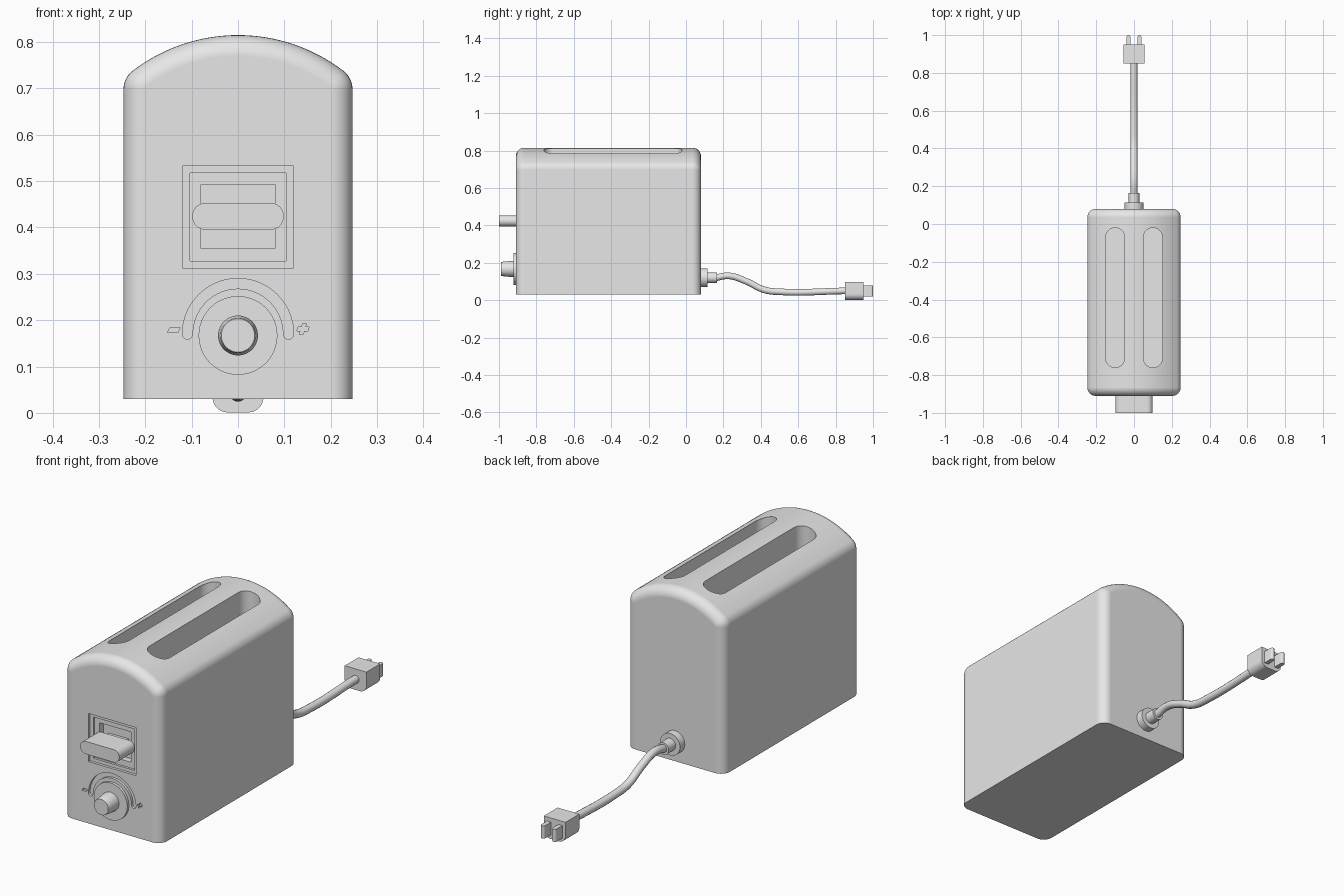
import bpy, bmesh
from math import sin, cos, pi, sqrt, atan2

if "Cube" in bpy.data.objects:
    bpy.data.objects.remove(bpy.data.objects["Cube"])

GREY = (0.8, 0.8, 0.8, 1)
grey = bpy.data.materials.new("light_grey")
grey.use_nodes = True
grey.diffuse_color = GREY
grey.node_tree.nodes["Principled BSDF"].inputs["Base Color"].default_value = GREY


def activate(obj):
    bpy.ops.object.select_all(action="DESELECT")
    obj.select_set(True)
    bpy.context.view_layer.objects.active = obj


def finish(obj):
    activate(obj)
    bpy.ops.object.shade_smooth_by_angle(angle=0.6)


def loft(name, rings):
    """Skin a list of closed rings and cap both ends."""
    bm = bmesh.new()
    loops = [[bm.verts.new(p) for p in ring] for ring in rings]
    n = len(loops[0])
    for a, b in zip(loops, loops[1:]):
        for i in range(n):
            j = (i + 1) % n
            bm.faces.new((a[i], a[j], b[j], b[i]))
    bm.faces.new(loops[0])
    bm.faces.new(loops[-1])
    bmesh.ops.recalc_face_normals(bm, faces=bm.faces)
    mesh = bpy.data.meshes.new(name)
    bm.to_mesh(mesh)
    bm.free()
    mesh.materials.append(grey)
    obj = bpy.data.objects.new(name, mesh)
    bpy.context.collection.objects.link(obj)
    return obj


def prism(name, outline, start, end, axis="y"):
    if axis == "y":
        return loft(name, [[(u, d, v) for u, v in outline] for d in (start, end)])
    if axis == "x":
        return loft(name, [[(d, u, v) for u, v in outline] for d in (start, end)])
    return loft(name, [[(u, v, d) for u, v in outline] for d in (start, end)])


def arc(cx, cz, r, a0, a1, n=16):
    return [(cx + r * cos(a0 + (a1 - a0) * i / n),
             cz + r * sin(a0 + (a1 - a0) * i / n)) for i in range(n + 1)]


def rect(x0, x1, z0, z1):
    return [(x0, z0), (x1, z0), (x1, z1), (x0, z1)]


def turned(name, profile, z, n=48):
    """Round part along y from (y, radius) pairs."""
    return loft(name, [[(r * cos(2 * pi * i / n), y, z + r * sin(2 * pi * i / n))
                        for i in range(n)] for y, r in profile])


# Body: domed section lofted front to back with rounded end edges
HALF, BOTTOM, TOP, DOME, CORNER, EDGE = 0.247, 0.03, 0.815, 0.374, 0.05, 0.045
FRONT, BACK = -0.91, 0.08
dome_z = TOP - DOME
cx = HALF - CORNER
cz = dome_z + sqrt((DOME - CORNER) ** 2 - cx ** 2)
tilt = atan2(cz - dome_z, cx)


def section(y, d):
    pts = [(HALF - d, BOTTOM)]
    pts += arc(cx, cz, CORNER - d, 0, tilt, 8)
    pts += arc(0, dome_z, DOME - d, tilt, pi - tilt, 32)[1:-1]
    pts += arc(-cx, cz, CORNER - d, pi - tilt, pi, 8)
    pts.append((d - HALF, BOTTOM))
    return [(x, y, z) for x, z in pts]


steps = [pi / 2 * i / 8 for i in range(9)]
rings = [section(FRONT + EDGE * (1 - sin(a)), EDGE * (1 - cos(a))) for a in reversed(steps)]
rings += [section(BACK - EDGE * (1 - sin(a)), EDGE * (1 - cos(a))) for a in steps]
body = loft("body", rings)

# Cutters: bread slots, lever recess, dial track and plus and minus marks
cutters = []
for side in (-1, 1):
    x = side * 0.1
    slot = arc(x, -0.07, 0.05, 0, pi) + arc(x, -0.71, 0.05, pi, 2 * pi)
    cutters.append(prism("slot_cutter", slot, 0.15, 0.9, "z"))

OUT = FRONT - 0.05
for outline, depth in ((rect(-0.12, 0.12, 0.313, 0.533), 0.012),
                       (rect(-0.104, 0.104, 0.328, 0.517), 0.022),
                       (rect(-0.08, 0.08, 0.355, 0.493), 0.05)):
    cutters.append(prism("recess_cutter", outline, OUT, FRONT + depth))

DIAL = 0.167
track = arc(0, DIAL + 0.003, 0.12, 0, pi, 40)
track += arc(-0.109, DIAL + 0.003, 0.011, pi, 2 * pi, 8)[1:-1]
track += arc(0, DIAL + 0.003, 0.098, pi, 0, 40)
track += arc(0.109, DIAL + 0.003, 0.011, pi, 2 * pi, 8)[1:-1]
cutters.append(prism("track_cutter", track, OUT, FRONT + 0.012))

minus = [(-0.152, 0.173), (-0.13, 0.173), (-0.125, 0.184), (-0.147, 0.184)]
cutters.append(prism("minus_cutter", minus, OUT, FRONT + 0.01))
a, b = 0.004, 0.012
plus = [(-a, -b), (a, -b), (a, -a), (b, -a), (b, a), (a, a),
        (a, b), (-a, b), (-a, a), (-b, a), (-b, -a), (-a, -a)]
plus = [(0.14 + u + 0.3 * v, 0.181 + v) for u, v in plus]
cutters.append(prism("plus_cutter", plus, OUT, FRONT + 0.01))

activate(body)
for cutter in cutters:
    cutter.hide_render = True
    mod = body.modifiers.new("cut", "BOOLEAN")
    mod.operation = "DIFFERENCE"
    mod.solver = "EXACT"
    mod.object = cutter
    bpy.ops.object.modifier_apply(modifier=mod.name)
    bpy.data.objects.remove(cutter)
finish(body)
weighted = body.modifiers.new("even_shading", "WEIGHTED_NORMAL")
weighted.keep_sharp = True

# Push-down lever
lever = arc(0.07, 0.424, 0.029, -pi / 2, pi / 2) + arc(-0.07, 0.424, 0.029, pi / 2, 3 * pi / 2)
finish(prism("lever", lever, -1.0, FRONT + 0.022))
finish(prism("lever_stem", rect(-0.05, 0.05, 0.405, 0.443), FRONT + 0.02, FRONT + 0.055))

# Browning dial and knob
finish(turned("dial_plate", [(FRONT + 0.01, 0.085), (FRONT - 0.012, 0.085)], DIAL))
finish(turned("knob", [(FRONT, 0.043), (-0.935, 0.043), (-0.984, 0.038), (-0.99, 0.036)], DIAL))

# Cord collar
finish(turned("cord_collar", [(BACK - 0.01, 0.05), (0.115, 0.05)], 0.12))
finish(turned("cord_sleeve", [(0.11, 0.028), (0.165, 0.028)], 0.12))

# Power cord
curve = bpy.data.curves.new("power_cord", "CURVE")
curve.dimensions = "3D"
curve.bevel_depth = 0.018
curve.bevel_resolution = 5
curve.use_fill_caps = True
path = [(0.15, 0.118), (0.23, 0.13), (0.32, 0.102), (0.42, 0.055), (0.5, 0.045), (0.86, 0.05)]
spline = curve.splines.new("BEZIER")
spline.bezier_points.add(len(path) - 1)
for point, (y, z) in zip(spline.bezier_points, path):
    point.co = (0, y, z)
    point.handle_left_type = point.handle_right_type = "AUTO"
curve.materials.append(grey)
cord = bpy.data.objects.new("power_cord", curve)
bpy.context.collection.objects.link(cord)
activate(cord)
bpy.ops.object.convert(target="MESH")
finish(bpy.context.view_layer.objects.active)

# Plug with rounded underside and two flat prongs
plug = arc(-0.022, 0.034, 0.033, pi, 3 * pi / 2, 8) + arc(0.022, 0.034, 0.033, -pi / 2, 0, 8)
plug += [(0.055, 0.097), (-0.055, 0.097)]
finish(prism("plug", plug, 0.85, 0.95))
for side, label in ((1, "left"), (-1, "right")):
    prong = [(side * 0.029 + u, v) for u, v in
             [(-0.01, 0.94), (0.01, 0.94)] + arc(0, 0.99, 0.01, 0, pi, 10)]
    finish(prism(label + "_prong", prong, 0.02, 0.078, "z"))
